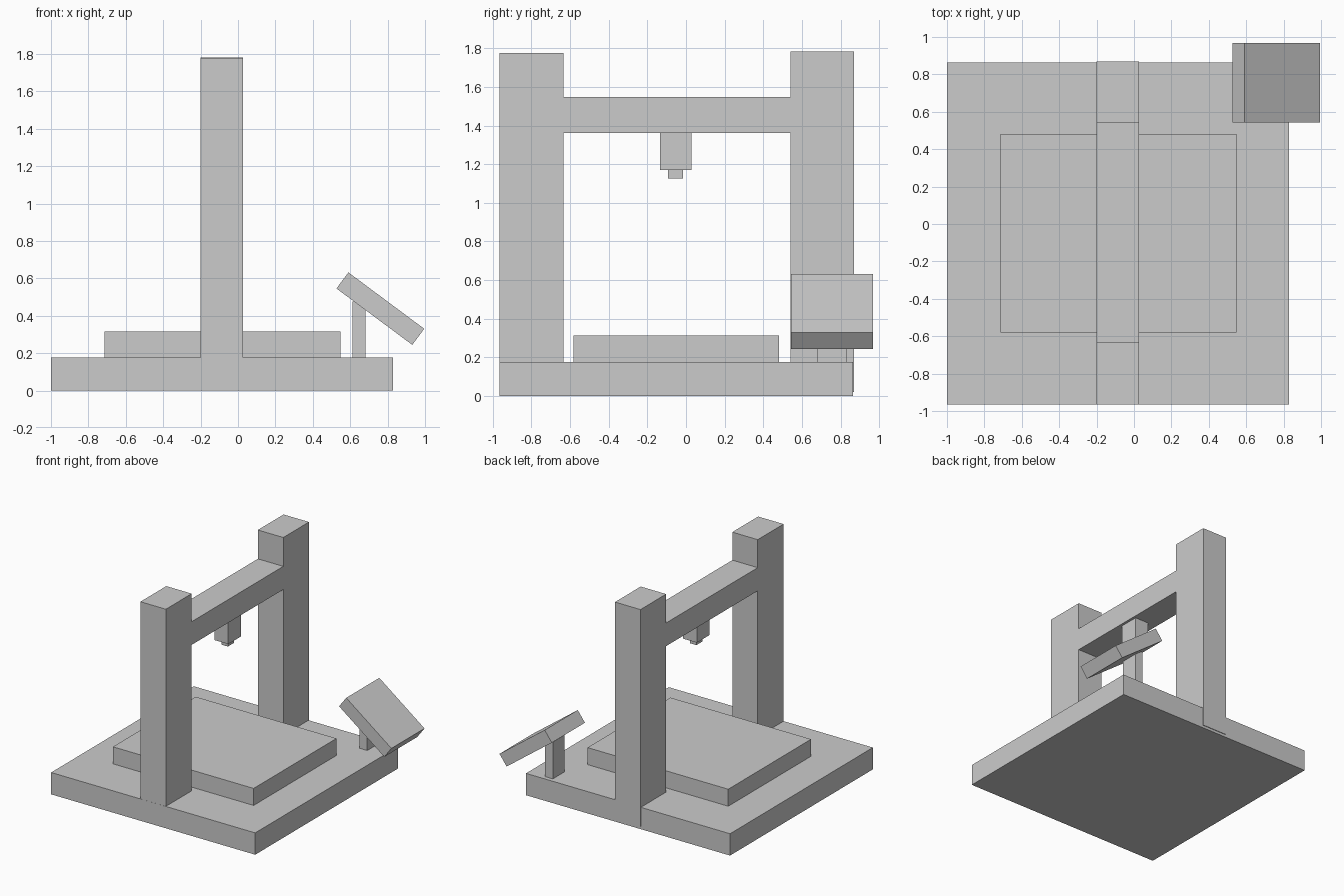
import bpy
import bmesh
from math import atan2
from mathutils import Matrix, Vector

if "Cube" in bpy.data.objects:
    bpy.data.objects.remove(bpy.data.objects["Cube"])


def box(name, x, y, z, tilt=0.0):
    """Box from (min, max) ranges, optionally tilted about its own Y axis."""
    size = [r[1] - r[0] for r in (x, y, z)]
    centre = Vector([(r[0] + r[1]) / 2 for r in (x, y, z)])
    bm = bmesh.new()
    bmesh.ops.create_cube(bm, size=1, matrix=Matrix.Diagonal((*size, 1)))
    mesh = bpy.data.meshes.new(name)
    bm.to_mesh(mesh)
    bm.free()
    ob = bpy.data.objects.new(name, mesh)
    ob.location = centre
    ob.rotation_euler.y = tilt
    bpy.context.collection.objects.link(ob)
    return ob


# Base slab and print bed
box("base", (-1.0, 0.83), (-0.965, 0.864), (0, 0.177))
box("print_bed", (-0.715, 0.547), (-0.581, 0.48), (0.17, 0.315))

# Gantry: two columns sunk into the base, joined by a flush beam
GANTRY_X = (-0.2, 0.028)
box("front_column", GANTRY_X, (-0.964, -0.633), (0.018, 1.775))
box("back_column", GANTRY_X, (0.54, 0.869), (0.022, 1.782))
box("cross_beam", GANTRY_X, (-0.633, 0.54), (1.36, 1.548))

# Print head hanging under the beam
box("print_head", (-0.117, 0.007), (-0.135, 0.028), (1.17, 1.36))
box("nozzle", (-0.083, -0.026), (-0.092, -0.015), (1.125, 1.17))

# Control panel tilted on a short post
box("panel_post", (0.613, 0.683), (0.68, 0.83), (0.17, 0.475))
cx, cz, length, thick = 0.761, 0.438, 0.505, 0.107
box("control_panel", (cx - length / 2, cx + length / 2), (0.543, 0.967),
    (cz - thick / 2, cz + thick / 2), tilt=atan2(0.302, 0.406))
